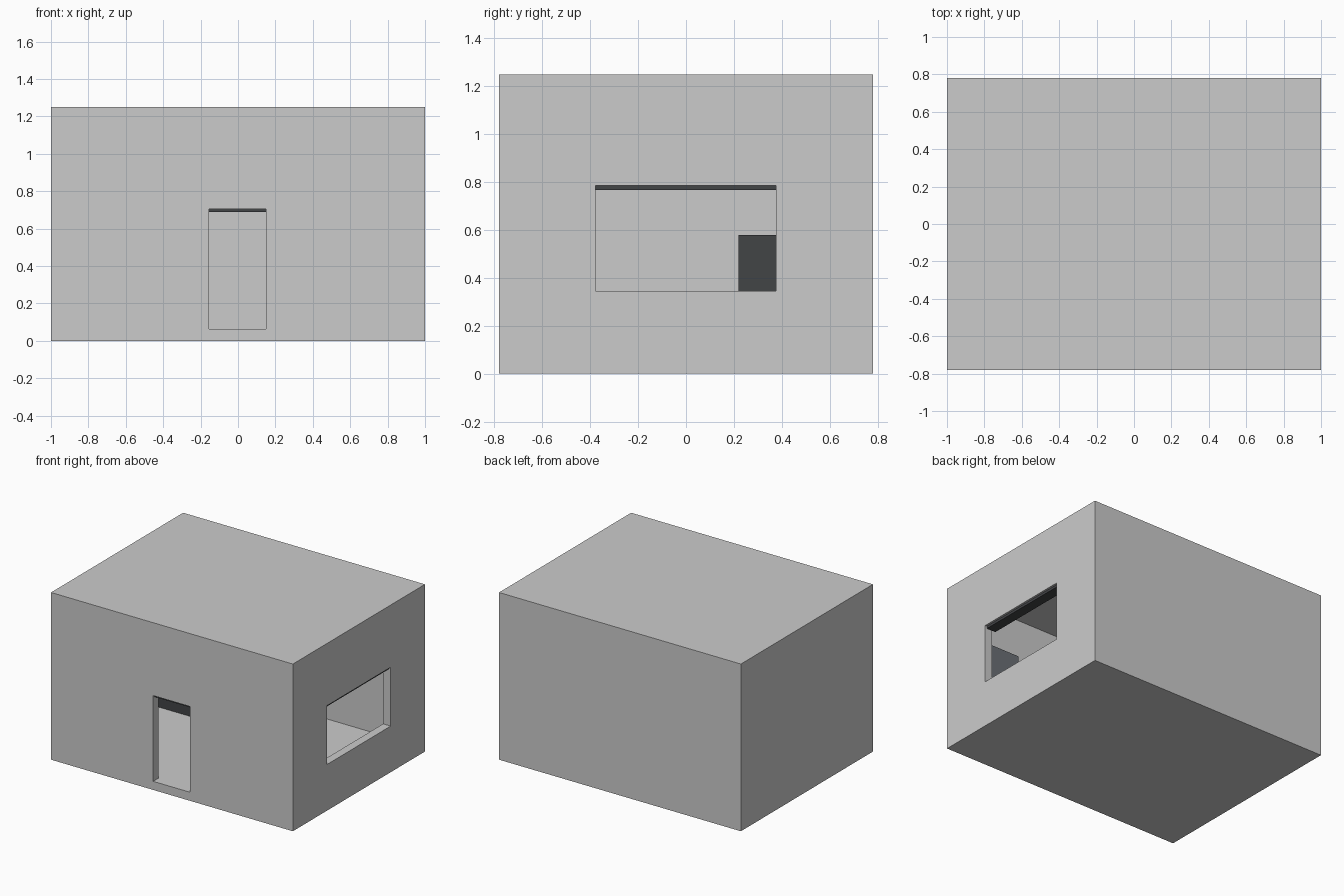
import bpy

if "Cube" in bpy.data.objects:
    bpy.data.objects.remove(bpy.data.objects["Cube"])


def material(name, rgb):
    m = bpy.data.materials.new(name)
    m.diffuse_color = (*rgb, 1)
    m.use_nodes = True
    m.node_tree.nodes["Principled BSDF"].inputs["Base Color"].default_value = m.diffuse_color
    return m


def box(name, x, y, z, mat=None):
    """Box from (min, max) pairs on each axis."""
    c = [(a + b) / 2 for a, b in (x, y, z)]
    bpy.ops.mesh.primitive_cube_add(size=1, location=c)
    o = bpy.context.object
    o.name = name
    o.scale = [b - a for a, b in (x, y, z)]
    bpy.ops.object.transform_apply(location=False, rotation=False, scale=True)
    if mat:
        o.data.materials.append(mat)
    return o


def cut(target, cutter):
    mod = target.modifiers.new("cut", 'BOOLEAN')
    mod.operation = 'DIFFERENCE'
    mod.solver = 'EXACT'
    mod.object = cutter
    cutter.hide_render = True
    bpy.ops.object.select_all(action='DESELECT')
    target.select_set(True)
    bpy.context.view_layer.objects.active = target
    bpy.ops.object.modifier_apply(modifier=mod.name)
    bpy.data.objects.remove(cutter)


dark = material("dark", (0.055, 0.058, 0.062))
blue_grey = material("blue_grey", (0.15, 0.16, 0.18))

# Hollow room with one doorway and one wide window
T = 0.062
shell = box("room_shell", (-1, 1), (-0.78, 0.78), (0, 1.25))
cut(shell, box("room_void", (-1 + T, 1 - T), (-0.78 + T, 0.78 - T), (T, 1.25 - T)))
cut(shell, box("door_void", (-0.155, 0.15), (-0.9, -0.65), (T + 0.002, 0.705)))
cut(shell, box("window_void", (0.88, 1.1), (-0.378, 0.375), (0.345, 0.785)))

# Dark headers at the top of each opening
box("door_header", (-0.155, 0.15), (-0.765, -0.69), (0.69, 0.705), dark)
box("window_header", (0.91, 0.985), (-0.378, 0.375), (0.767, 0.785), dark)

# Furniture seen through the window
box("back_cabinet", (-1 + T, -0.45), (0.22, 0.78 - T), (T, 0.58), dark)
box("front_cabinet", (0.52, 1 - T), (-0.78 + T, -0.6), (T, 0.82), blue_grey)
